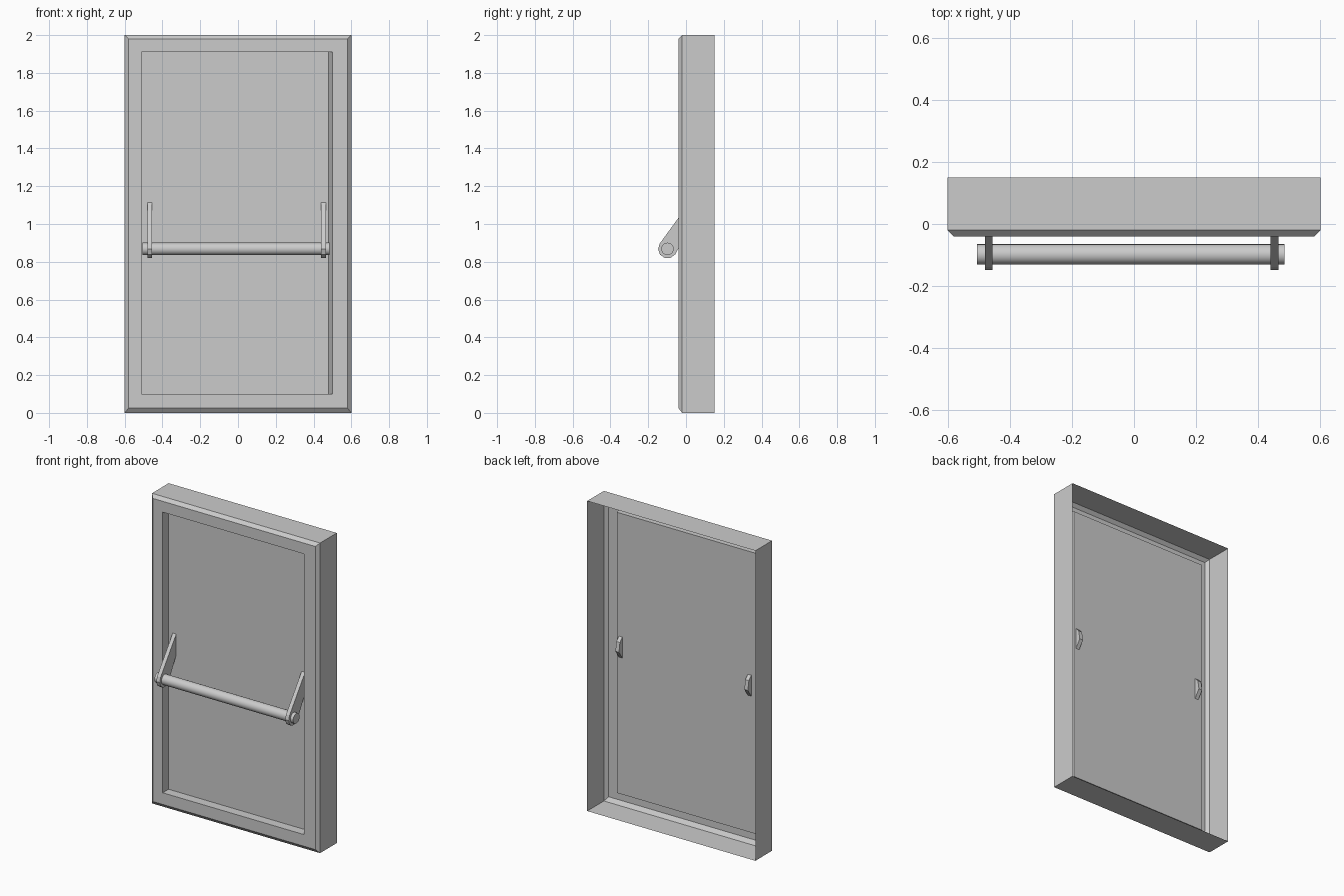
import bpy, bmesh, math

if "Cube" in bpy.data.objects:
    bpy.data.objects.remove(bpy.data.objects["Cube"])


def finish(bm, name):
    mesh = bpy.data.meshes.new(name)
    bmesh.ops.recalc_face_normals(bm, faces=bm.faces)
    bm.to_mesh(mesh)
    bm.free()
    obj = bpy.data.objects.new(name, mesh)
    bpy.context.collection.objects.link(obj)
    return obj


def ring(bm, x0, x1, z0, z1, y):
    return [bm.verts.new((x, y, z)) for x, z in ((x0, z0), (x1, z0), (x1, z1), (x0, z1))]


# Door shell: open back, chamfered front rim, recessed panel
bm = bmesh.new()
rings = [ring(bm, *r) for r in (
    (-0.6, 0.6, 0.0, 2.0, 0.15),
    (-0.6, 0.6, 0.0, 2.0, -0.02),
    (-0.58, 0.58, 0.025, 1.98, -0.04),
    (-0.51, 0.50, 0.10, 1.91, -0.04),
    (-0.51, 0.48, 0.10, 1.91, 0.02))]
for a, b in zip(rings, rings[1:]):
    for i in range(4):
        j = (i + 1) % 4
        bm.faces.new((a[i], a[j], b[j], b[i]))
bm.faces.new(rings[-1])
door = finish(bm, "door_shell")
# make the sheet face the front
if door.data.polygons[-1].normal.y > 0:
    door.data.flip_normals()

# Bracket arms: rounded lower end around the bar, tip passing through the panel
BAR_Y, BAR_Z = -0.098, 0.868
profile = [(BAR_Y + 0.05 * math.cos(math.radians(a)), BAR_Z + 0.05 * math.sin(math.radians(a)))
           for a in (145, 181, 217, 253, 289, 325)]
profile += [(0.02, 0.98), (0.055, 1.03), (0.045, 1.09), (0.02, 1.115)]


def bracket(name, x0, x1):
    bm = bmesh.new()
    face = bm.faces.new([bm.verts.new((x0, y, z)) for y, z in profile])
    out = bmesh.ops.extrude_face_region(bm, geom=[face])
    moved = [v for v in out["geom"] if isinstance(v, bmesh.types.BMVert)]
    bmesh.ops.translate(bm, verts=moved, vec=(x1 - x0, 0, 0))
    if not face.is_valid or len(face.link_loops if hasattr(face, "link_loops") else face.edges) == 0:
        return finish(bm, name)
    return finish(bm, name)


bracket("left_bracket", -0.48, -0.455)
bracket("right_bracket", 0.44, 0.465)

# Push bar
bpy.ops.mesh.primitive_cylinder_add(vertices=20, radius=0.033, depth=0.99,
                                    location=(-0.01, BAR_Y, BAR_Z),
                                    rotation=(0, math.pi / 2, 0))
bpy.context.object.name = "push_bar"
bpy.ops.object.shade_smooth_by_angle(angle=math.radians(35))
